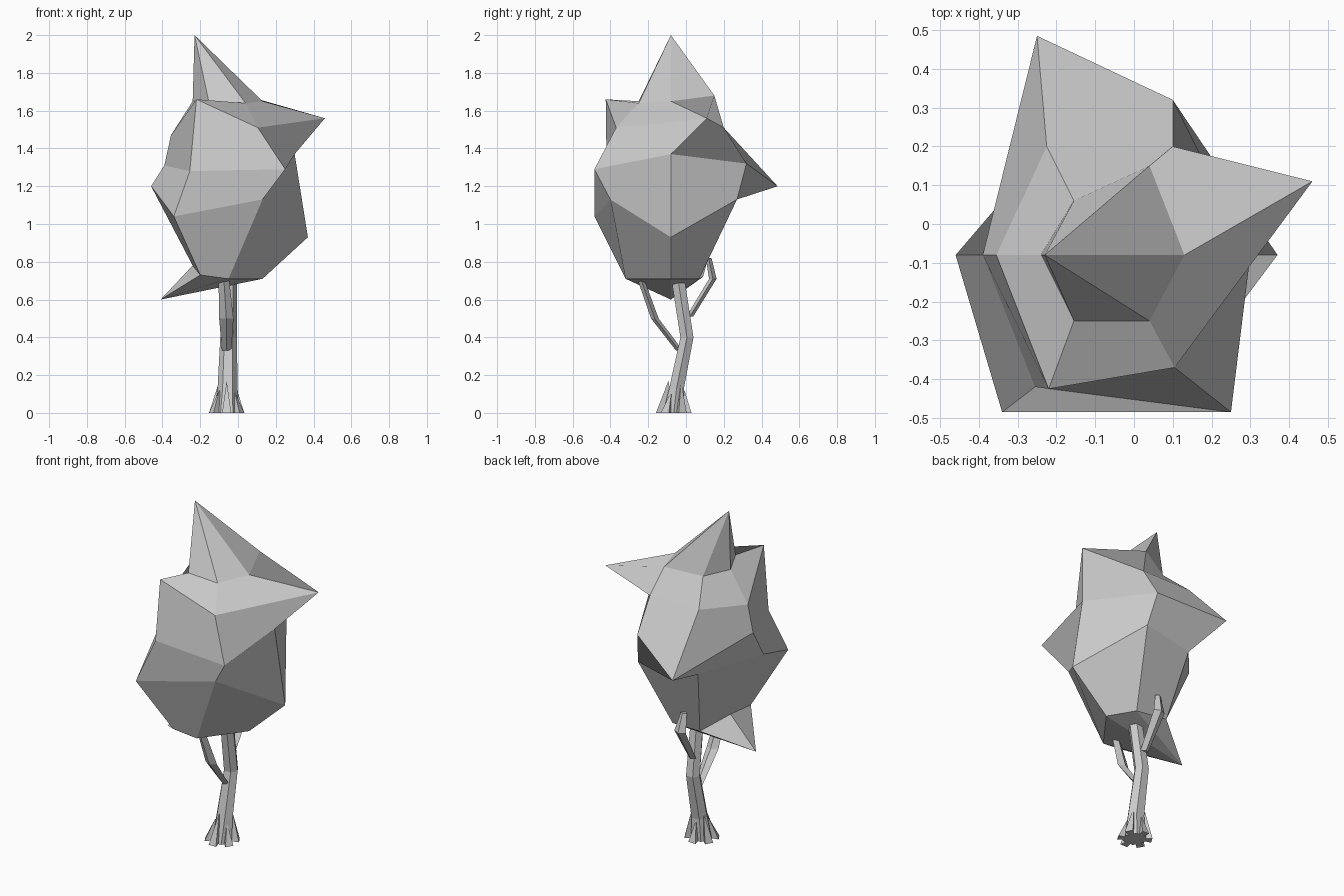
import bpy, math
from mathutils import Vector


def make(name, verts, faces):
    me = bpy.data.meshes.new(name)
    me.from_pydata(verts, [], faces)
    me.update()
    ob = bpy.data.objects.new(name, me)
    bpy.context.collection.objects.link(ob)
    return ob


def bands(rings, n):
    """Quads joining consecutive rings of n points."""
    return [(r * n + i, r * n + (i + 1) % n, (r + 1) * n + (i + 1) % n, (r + 1) * n + i)
            for r in range(rings - 1) for i in range(n)]


def tube(name, path, n, phase=0.0):
    """Path entries: x, y, z, half width in x, half depth in y."""
    verts = []
    for x, y, z, rx, ry in path:
        for i in range(n):
            a = phase + 2 * math.pi * i / n
            verts.append((x + rx * math.cos(a), y + ry * math.sin(a), z))
    k = len(path)
    caps = [tuple(reversed(range(n))), tuple(range((k - 1) * n, k * n))]
    return make(name, verts, bands(k, n) + caps)


# Canopy: six-sided ball with irregular rings, listed from bottom to top
rings = [
    [(.13, -.08, .71), (.04, .07, .71), (-.155, .09, .72), (-.24, -.08, .78), (-.20, -.33, .73), (-.05, -.32, .71)],
    [(.37, -.08, .93), (.13, .27, 1.13), (-.22, .20, 1.12), (-.46, -.08, 1.20), (-.34, -.485, 1.04), (.13, -.40, 1.13)],
    [(.30, -.08, 1.37), (.10, .32, 1.32), (-.25, .485, 1.20), (-.39, -.08, 1.31), (-.255, -.42, 1.28), (.25, -.485, 1.29)],
    [(.46, .11, 1.56), (.10, .20, 1.51), (-.225, .20, 1.51), (-.355, -.08, 1.47), (-.22, -.425, 1.66), (.105, -.37, 1.51)],
    [(.13, -.08, 1.65), (.04, .15, 1.68), (-.155, .06, 1.64), (-.24, -.08, 1.65), (-.155, -.25, 1.65), (.04, -.25, 1.64)],
]
verts = [v for r in rings for v in r] + [(-.41, -.08, .60), (-.23, -.08, 2.0)]
faces = bands(5, 6)
for i in range(6):
    j = (i + 1) % 6
    faces += [(j, i, 30), (24 + i, 24 + j, 31)]
make("canopy", verts, faces)

# Trunk: bent six-sided stem
tube("trunk", [(-.06, -.065, 0, .065, .065),
               (-.055, -.05, .13, .053, .045),
               (-.05, .005, .40, .044, .04),
               (-.045, -.04, .69, .04, .04)], 6)

# Branches: flat, bent, four-sided
tube("front_branch", [(-.06, -.035, .33, .025, .018),
                      (-.062, -.165, .50, .038, .02),
                      (-.075, -.24, .71, .028, .018)], 4)
tube("back_branch", [(-.055, .02, .51, .025, .018),
                     (-.06, .142, .71, .038, .02),
                     (-.07, .12, .82, .02, .015)], 4)

# Roots: small wedges around the foot of the trunk
c = Vector((-.06, -.065, 0))
for i in range(6):
    a = math.pi / 6 + i * math.pi / 3
    d = Vector((math.cos(a), math.sin(a), 0))
    s = Vector((-d.y, d.x, 0))
    h = .17 if i % 2 == 0 else .12
    pts = [c + d * .094 + s * .024, c + d * .094 - s * .024, c,
           c + d * .045 + Vector((0, .1 * h, h))]
    make(f"root_{i + 1}", pts, [(0, 2, 1), (1, 3, 0), (0, 3, 2), (2, 3, 1)])
